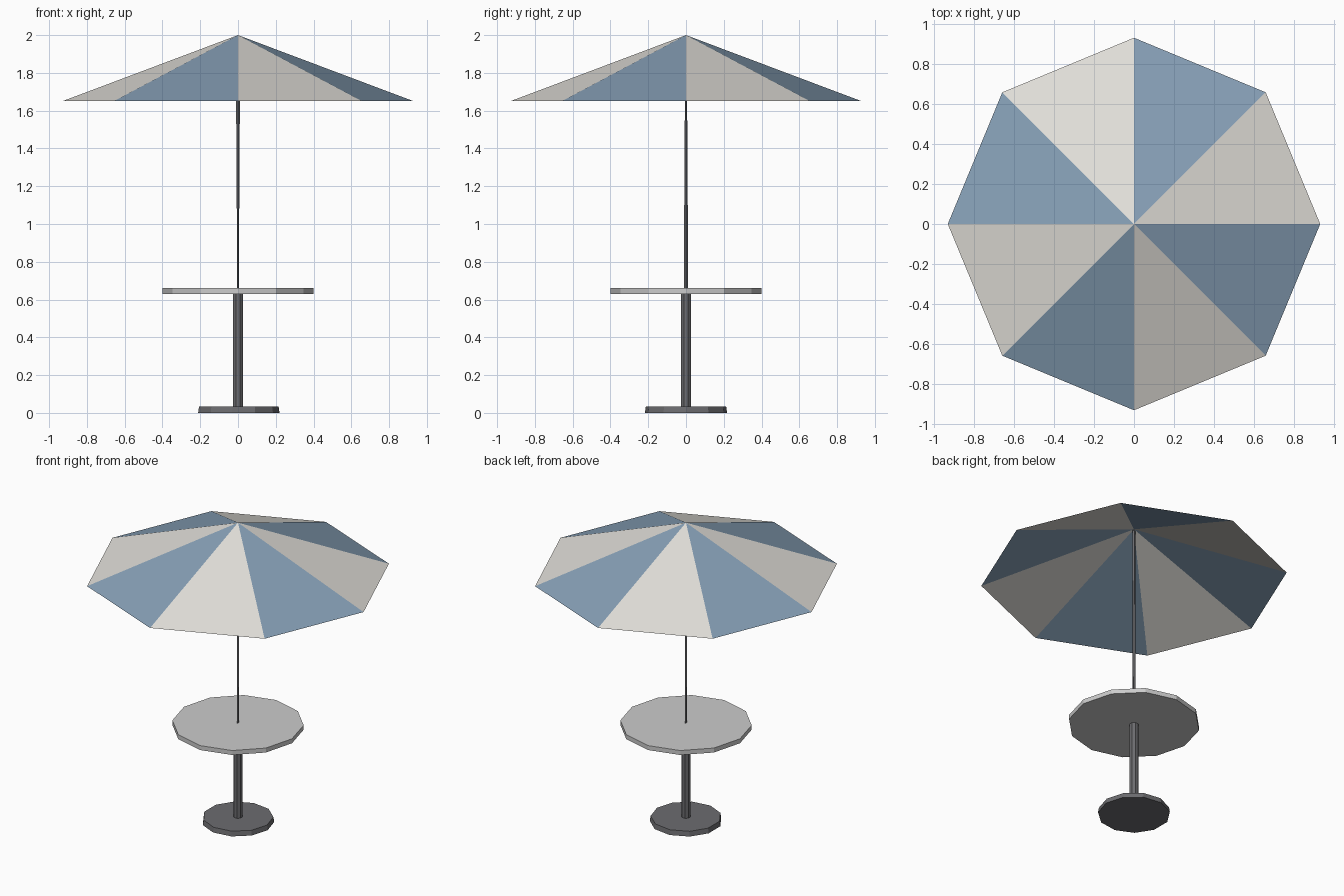
import bpy
from math import cos, sin, pi

if "Cube" in bpy.data.objects:
    bpy.data.objects.remove(bpy.data.objects["Cube"])


def material(name, rgb):
    mat = bpy.data.materials.new(name)
    mat.diffuse_color = (*rgb, 1)
    mat.use_nodes = True
    mat.node_tree.nodes["Principled BSDF"].inputs["Base Color"].default_value = mat.diffuse_color
    return mat


blue = material("canopy_blue", (0.24, 0.35, 0.47))
cream = material("canopy_light", (0.75, 0.73, 0.69))
dark = material("dark_metal", (0.15, 0.15, 0.16))


def make_object(name, verts, faces, mats):
    mesh = bpy.data.meshes.new(name)
    mesh.from_pydata(verts, [], faces)
    for m in mats:
        mesh.materials.append(m)
    obj = bpy.data.objects.new(name, mesh)
    bpy.context.collection.objects.link(obj)
    return obj


def ring(n, rx, ry, z, turn=0.0):
    return [(rx * cos(2 * pi * i / n + turn), ry * sin(2 * pi * i / n + turn), z)
            for i in range(n)]


def prism(name, n, low, high, mats, turn=0.0):
    """Flat-sided column between two elliptical rings (rx, ry, z)."""
    verts = ring(n, *low, turn) + ring(n, *high, turn)
    faces = [(i, (i + 1) % n, n + (i + 1) % n, n + i) for i in range(n)]
    faces += [tuple(reversed(range(n))), tuple(range(n, 2 * n))]
    return make_object(name, verts, faces, mats)


# Eight-panel open canopy with alternating colours
SIDES = 8
canopy = make_object(
    "canopy",
    ring(SIDES, 0.93, 0.93, 1.65) + [(0, 0, 2.0)],
    [(i, (i + 1) % SIDES, SIDES) for i in range(SIDES)],
    [cream, blue])
for i, face in enumerate(canopy.data.polygons):
    face.material_index = i % 2

# Slim umbrella pole, twisting from a y-wide foot to an x-wide top
prism("umbrella_pole", 4, (0.004, 0.012, 0.64), (0.012, 0.004, 1.99), [dark])

# Round table top
prism("table_top", 12, (0.4, 0.4, 0.63), (0.4, 0.4, 0.66), [])

# Table post
prism("table_post", 8, (0.029, 0.029, 0.02), (0.029, 0.029, 0.635), [dark], pi / 8)

# Floor base
prism("base", 11, (0.22, 0.22, 0.0), (0.215, 0.215, 0.033), [dark])
